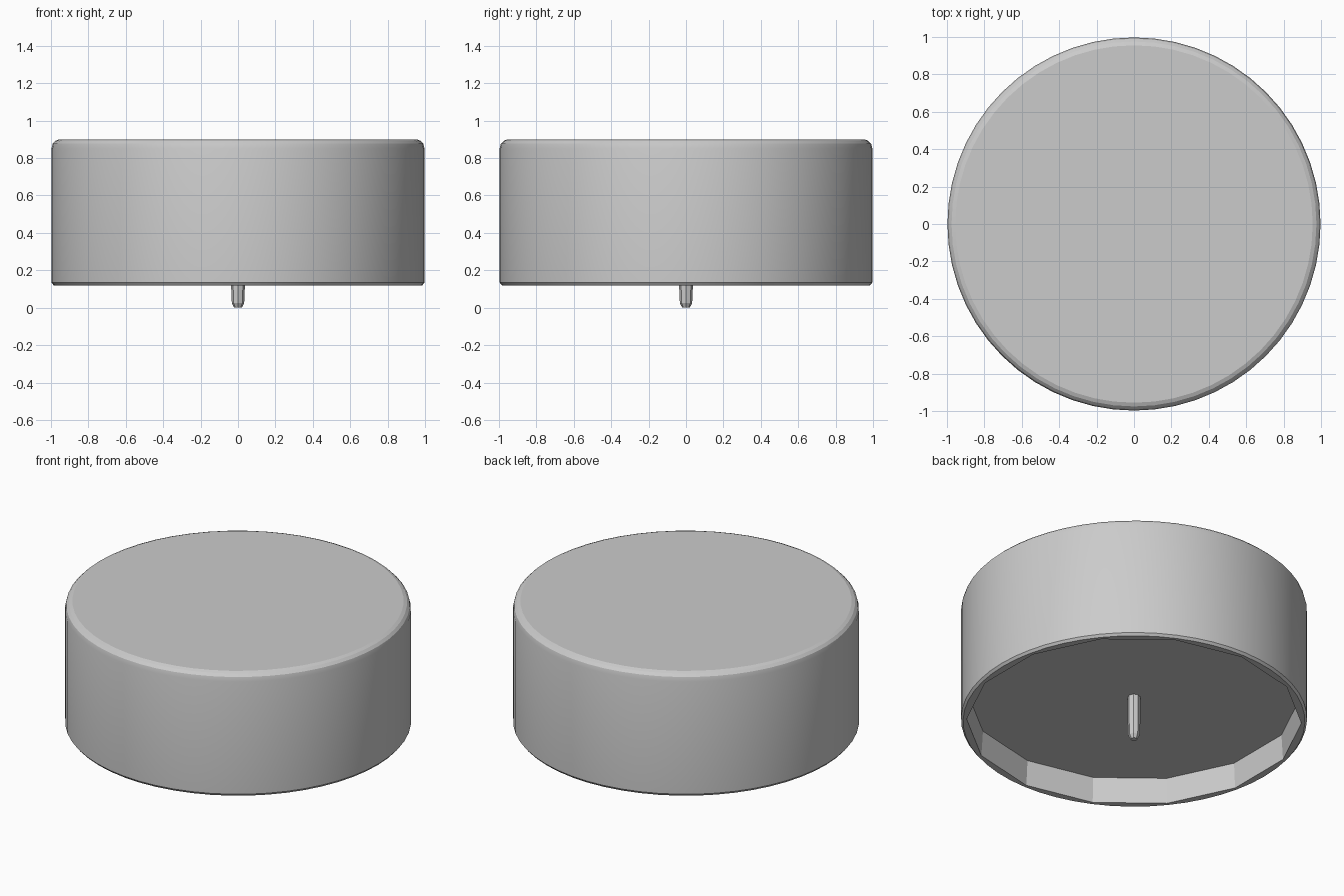
import bpy, math

if "Cube" in bpy.data.objects:
    bpy.data.objects.remove(bpy.data.objects["Cube"])

SEG = 56          # sides of the drum
INNER = 14        # flat facets of the recess wall


def facet_scale(a, n):
    """Radius factor that turns a circle into an n-sided polygon."""
    step = 2 * math.pi / n
    return math.cos(step / 2) / math.cos(a % step - step / 2)


def lathe(name, profile, seg):
    """Spin (radius, z, facets) points about z; both ends are capped."""
    verts, faces = [], []
    for r, z, n in profile:
        for i in range(seg):
            a = 2 * math.pi * i / seg
            k = r * (facet_scale(a, n) if n else 1)
            verts.append((k * math.sin(a), k * math.cos(a), z))
    for j in range(len(profile) - 1):
        for i in range(seg):
            n = (i + 1) % seg
            faces.append((j * seg + i, j * seg + n, (j + 1) * seg + n, (j + 1) * seg + i))
    last = (len(profile) - 1) * seg
    faces.append(tuple(reversed(range(seg))))
    faces.append(tuple(range(last, last + seg)))
    mesh = bpy.data.meshes.new(name)
    mesh.from_pydata(verts, [], faces)
    ob = bpy.data.objects.new(name, mesh)
    bpy.context.collection.objects.link(ob)
    bpy.context.view_layer.objects.active = ob
    ob.select_set(True)
    bpy.ops.object.mode_set(mode='EDIT')
    bpy.ops.mesh.select_all(action='SELECT')
    bpy.ops.mesh.normals_make_consistent(inside=False)
    bpy.ops.object.mode_set(mode='OBJECT')
    bpy.ops.object.shade_smooth_by_angle(angle=math.radians(20))
    ob.select_set(False)
    return ob


# Drum: softened top edge, straight side, thin lip and shallow recess underneath
lathe("drum_body", [
    (0.955, 0.90, 0), (0.975, 0.892, 0), (0.99, 0.877, 0), (0.997, 0.85, 0),
    (0.997, 0.135, 0), (0.985, 0.12, 0),
    (0.965, 0.12, INNER), (0.955, 0.28, INNER),
], SEG)

# Centre pin: octagonal with a chamfered tip, hanging from the recess
lathe("centre_pin", [
    (0.037, 0.285, 0), (0.037, 0.12, 0), (0.033, 0.025, 0), (0.020, 0.0, 0),
], 8)
